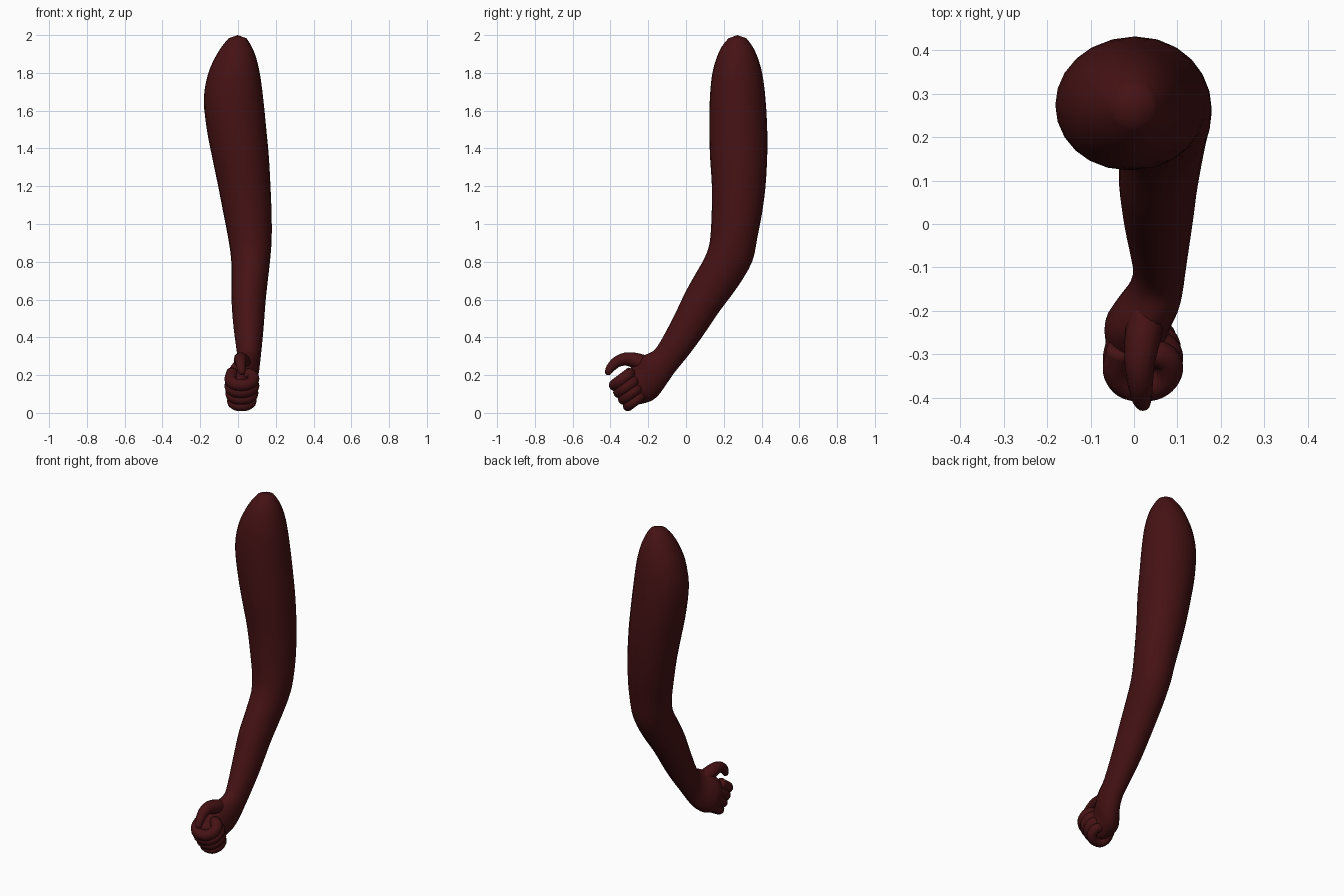
import bpy, bmesh, math
from mathutils import Vector

if "Cube" in bpy.data.objects:
    bpy.data.objects.remove(bpy.data.objects["Cube"])

skin = bpy.data.materials.new("dark red skin")
skin.diffuse_color = (0.06, 0.006, 0.007, 1)
skin.use_nodes = True
skin.node_tree.nodes["Principled BSDF"].inputs["Base Color"].default_value = skin.diffuse_color


def spline(rows, steps):
    """Catmull-Rom interpolation through rows of numbers."""
    rows = [Vector(r) for r in rows]
    out = []
    for i in range(len(rows) - 1):
        a, b = rows[max(i - 1, 0)], rows[i]
        c, d = rows[i + 1], rows[min(i + 2, len(rows) - 1)]
        for k in range(steps):
            t = k / steps
            out.append(0.5 * (2 * b + (c - a) * t + (2 * a - 5 * b + 4 * c - d) * t * t
                              + (3 * b - a - 3 * c + d) * t ** 3))
    return out + [rows[-1]]


def loft(name, rings, sides, start, end):
    """Skin elliptical rings (centre, half axis u, half axis v) and close both tips."""
    bm = bmesh.new()
    loops = []
    for c, u, v in rings:
        loops.append([bm.verts.new(c + u * math.cos(2 * math.pi * i / sides)
                                   + v * math.sin(2 * math.pi * i / sides))
                      for i in range(sides)])
    for p, q in zip(loops, loops[1:]):
        for i in range(sides):
            j = (i + 1) % sides
            bm.faces.new((p[i], p[j], q[j], q[i]))
    for loop, tip in ((loops[0], start), (loops[-1], end)):
        t = bm.verts.new(tip)
        for i in range(sides):
            bm.faces.new((loop[i], loop[(i + 1) % sides], t))
    bmesh.ops.recalc_face_normals(bm, faces=bm.faces)
    for f in bm.faces:
        f.smooth = True
    mesh = bpy.data.meshes.new(name)
    bm.to_mesh(mesh)
    bm.free()
    mesh.materials.append(skin)
    ob = bpy.data.objects.new(name, mesh)
    bpy.context.collection.objects.link(ob)
    return ob


def digit(name, path, sides=12):
    """Rounded tube along points (x, y, z, radius)."""
    pts = spline(path, 4)
    pos = [p.xyz for p in pts]
    rings = []
    for i, p in enumerate(pts):
        t = (pos[min(i + 1, len(pos) - 1)] - pos[max(i - 1, 0)]).normalized()
        # a fixed stacking axis keeps the tube from twisting
        axis = Vector((1, 0, 0)) if name == "thumb" else Vector((0, 0.56, -0.83))
        u = (axis - t * axis.dot(t)).normalized()
        rings.append((p.xyz, u * p.w, t.cross(u) * p.w))
    # rounded fingertip
    r = pts[-1].w
    for a in (0.5, 1.0):
        c, u, v = rings[len(pts) - 1]
        rings.append((c + t * r * math.sin(a), u * math.cos(a), v * math.cos(a)))
    loft(name, rings, sides, pos[0], pos[-1] + t * r)


# Arm and palm: front edge (y, z), back edge (y, z), left x, right x
arm = [
    (.225, 1.983, .320, 1.983, -.050, .045),
    (.190, 1.94, .352, 1.94, -.085, .072),
    (.162, 1.88, .380, 1.88, -.122, .096),
    (.138, 1.79, .405, 1.79, -.160, .117),
    (.126, 1.66, .421, 1.66, -.181, .134),
    (.124, 1.50, .430, 1.50, -.165, .150),
    (.127, 1.36, .430, 1.36, -.138, .163),
    (.137, 1.20, .421, 1.20, -.105, .172),
    (.135, 1.03, .403, 1.06, -.075, .178),
    (.125, .90, .378, .93, -.050, .178),
    (.098, .82, .350, .80, -.036, .170),
    (.050, .735, .275, .67, -.034, .158),
    (.000, .645, .175, .535, -.034, .146),
    (-.060, .52, .080, .395, -.024, .136),
    (-.120, .405, .005, .295, -.010, .126),
    (-.165, .335, -.060, .215, -.002, .118),
    (-.205, .312, -.105, .150, -.015, .112),
    (-.240, .295, -.145, .095, -.045, .102),
    (-.275, .260, -.185, .063, -.067, .085),
    (-.325, .200, -.250, .045, -.062, .070),
    (-.365, .155, -.285, .045, -.045, .055),
]
rings = []
for yf, zf, yb, zb, x0, x1 in (tuple(r) for r in spline(arm, 3)):
    centre = Vector(((x0 + x1) / 2, (yf + yb) / 2, (zf + zb) / 2))
    rings.append((centre, Vector(((x1 - x0) / 2, 0, 0)),
                  Vector((0, (yb - yf) / 2, (zb - zf) / 2))))
loft("arm_and_palm", rings, 24, Vector((-.002, .272, 2.0)), rings[-1][0])

# Four fingers stacked across the fist, each curled from the back of the hand
# (low x) around the front and into the palm: (x, distance back from the front)
curl = [(-.030, .11), (-.040, .045), (-.020, .008), (.015, -.002), (.052, .005),
        (.078, .035), (.078, .075), (.055, .095)]
for n, name in enumerate(("index_finger", "middle_finger", "ring_finger", "little_finger")):
    y, z = -.375 + .023 * n, .148 - .037 * n
    rad = (.032, .032, .030, .027)[n]
    size = (1, 1, .95, .85)[n]
    digit(name, [(.018 + (x - .018) * size, y + .8 * b * size, z + .6 * b * size, rad)
                 for x, b in curl])

# Thumb arching forward above the fist
digit("thumb", [(.035, -.18, .25, .040), (.022, -.25, .272, .042), (.014, -.31, .285, .036),
                (.014, -.36, .273, .030), (.017, -.395, .243, .025), (.020, -.411, .218, .019)])
